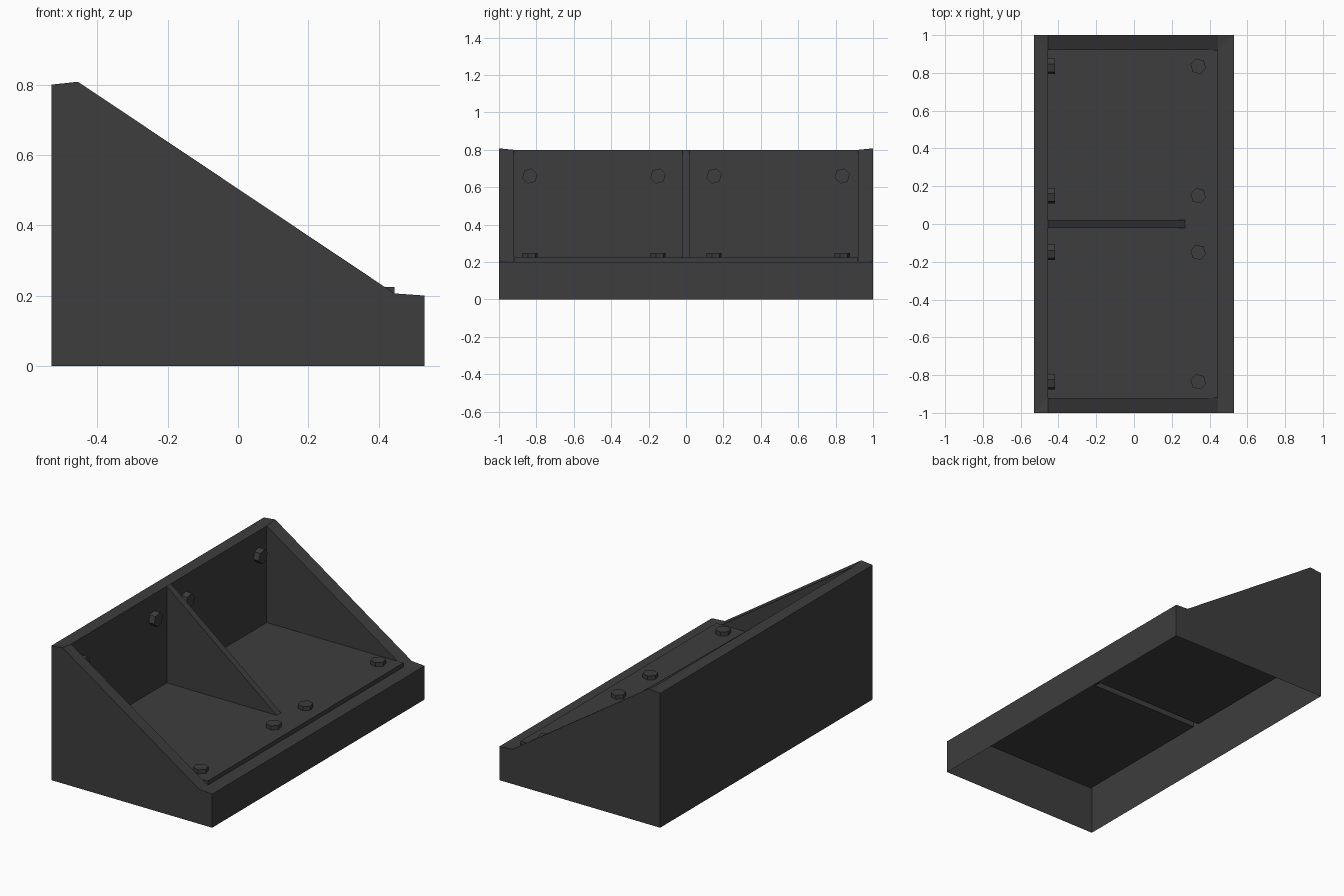
import bpy, bmesh
from math import pi
from mathutils import Matrix

cube = bpy.data.objects.get("Cube")
if cube:
    bpy.data.objects.remove(cube, do_unlink=True)

mat = bpy.data.materials.new("dark grey plastic")
mat.use_nodes = True
grey = (0.047, 0.047, 0.047, 1)
mat.diffuse_color = grey
mat.node_tree.nodes["Principled BSDF"].inputs["Base Color"].default_value = grey


def make_object(name, bm):
    mesh = bpy.data.meshes.new(name)
    bm.to_mesh(mesh)
    bm.free()
    mesh.materials.append(mat)
    obj = bpy.data.objects.new(name, mesh)
    bpy.context.collection.objects.link(obj)
    return obj


# Key dimensions: outer walls, inner pocket, heights
X, Y = 0.53, 1.0
BACK, FRONT, SIDE = -0.455, 0.445, 0.92
TOP, LOW, FLOOR = 0.80, 0.20, 0.225
HIGH_PEAK, LOW_PEAK = 0.808, 0.206
RIB, RIB_END = 0.02, 0.27
CUT = FRONT - (FLOOR - LOW) / (TOP - LOW) * (FRONT - BACK)

# Named corners of the half shell
back_out, back_in = (-X, Y, TOP), (BACK, SIDE, TOP)
front_out, front_in = (X, Y, LOW), (FRONT, SIDE, LOW)
peak, toe = (BACK, Y, HIGH_PEAK), (FRONT, Y, LOW_PEAK)
rib_top, rib_foot = (BACK, RIB, TOP), (RIB_END, RIB, FLOOR)
rib_root = (BACK, RIB, FLOOR)
floor_back, floor_cut = (BACK, SIDE, FLOOR), (CUT, SIDE, FLOOR)
floor_front = (FRONT, SIDE, FLOOR)


def mid(p):
    """The same point on the centre plane."""
    return (p[0], 0, p[2])


def base(p):
    """The same point on the ground."""
    return (p[0], p[1], 0)


faces = [
    # outer walls
    (base(mid(back_out)), base(back_out), back_out, mid(back_out)),
    (base(mid(front_out)), base(front_out), front_out, mid(front_out)),
    (base(back_out), base(front_out), front_out, toe, peak, back_out),
    # rim
    (mid(back_out), back_out, back_in, rib_top, mid(rib_top)),
    (back_out, peak, back_in),
    (peak, toe, front_in, floor_cut, back_in),
    (toe, front_out, front_in),
    (front_out, mid(front_out), mid(front_in), front_in),
    # inner walls
    (rib_top, back_in, floor_back, rib_root),
    (back_in, floor_cut, floor_back),
    # raised floor plate with its front lip
    (rib_root, rib_foot, mid(rib_foot), mid(floor_front), floor_front,
     floor_cut, floor_back),
    (floor_cut, floor_front, front_in),
    (floor_front, mid(floor_front), mid(front_in), front_in),
    # hollow dividing rib
    (rib_root, rib_foot, rib_top),
    (rib_top, rib_foot, mid(rib_foot), mid(rib_top)),
]

# Open-bottomed shell, both halves welded together
bm = bmesh.new()
for side in (1, -1):
    for pts in faces:
        bm.faces.new([bm.verts.new((x, y * side, z)) for x, y, z in pts])
bmesh.ops.remove_doubles(bm, verts=bm.verts, dist=0.0005)
bmesh.ops.recalc_face_normals(bm, faces=bm.faces)
make_object("bracket_shell", bm)


def bolt(name, location, axis_turn, height):
    """A hexagonal bolt head standing on a surface."""
    bm = bmesh.new()
    bmesh.ops.create_cone(
        bm, cap_ends=True, segments=6, radius1=0.042, radius2=0.042, depth=height,
        matrix=Matrix.Translation((0, 0, height / 2)) @ Matrix.Rotation(pi / 12, 4, "Z"))
    obj = make_object(name, bm)
    obj.location = location
    obj.rotation_euler = (0, axis_turn, 0)


# Bolt heads on the floor and on the back wall
for i, y in enumerate((-0.835, -0.15, 0.15, 0.835), 1):
    bolt(f"floor_bolt_{i}", (0.34, y, FLOOR), 0, 0.024)
    bolt(f"wall_bolt_{i}", (BACK, y, 0.66), pi / 2, 0.037)
